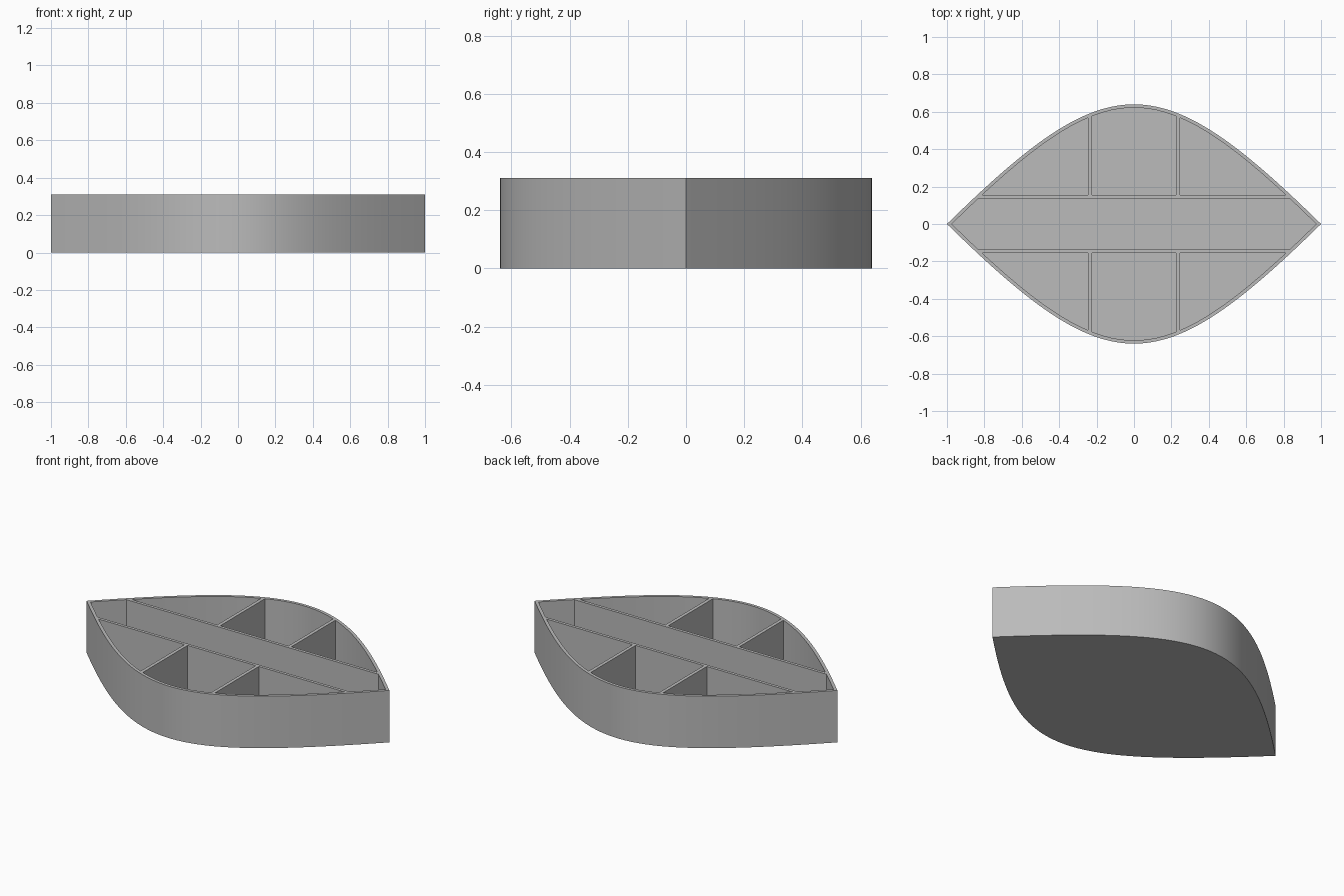
import bpy, bmesh
from mathutils import Vector

HEIGHT, WALL, FLOOR = 0.31, 0.018, 0.018
SEGMENTS = 40

default = bpy.data.objects.get("Cube")
if default:
    bpy.data.objects.remove(default)

grey = bpy.data.materials.new("plain grey")
grey.use_nodes = True
grey.diffuse_color = (0.5, 0.5, 0.5, 1)
grey.node_tree.nodes["Principled BSDF"].inputs["Base Color"].default_value = (0.5, 0.5, 0.5, 1)


def leaf_outline(inset):
    """Pointed leaf outline from one mirrored Bezier arc, moved inward by inset."""
    a, b, c, d = (Vector(p) for p in ((-1, 0), (-0.13, 0.853), (0.13, 0.853), (1, 0)))
    tip = 1 - inset * 1.42
    arc = []
    for i in range(1, SEGMENTS):
        t = i / SEGMENTS
        s = 1 - t
        point = a * s**3 + b * 3 * s * s * t + c * 3 * s * t * t + d * t**3
        along = ((b - a) * s * s + (c - b) * 2 * s * t + (d - c) * t * t).normalized()
        point += Vector((along.y, -along.x)) * inset
        if point.y > 0.01:
            arc.append((point.x, point.y))
    lower = [(x, -y) for x, y in reversed(arc)]
    return [(-tip, 0)] + arc + [(tip, 0)] + lower


def prism(bm, outline, low, high):
    """Extrude an outline upward into a closed solid."""
    face = bm.faces.new([bm.verts.new((x, y, low)) for x, y in outline])
    moved = bmesh.ops.extrude_face_region(bm, geom=[face])["geom"]
    bmesh.ops.translate(bm, vec=(0, 0, high - low),
                        verts=[v for v in moved if isinstance(v, bmesh.types.BMVert)])
    bmesh.ops.recalc_face_normals(bm, faces=bm.faces)


def clip(bm, axis, limit, sign):
    """Keep the part of the solid beyond a limit along the signed axis."""
    normal = Vector((0, 0, 0))
    normal[axis] = -sign
    cut = bmesh.ops.bisect_plane(bm, geom=bm.verts[:] + bm.edges[:] + bm.faces[:],
                                 plane_co=-normal * sign * limit, plane_no=normal,
                                 clear_outer=True)["geom_cut"]
    edges = [e for e in cut if isinstance(e, bmesh.types.BMEdge)]
    if edges:
        bmesh.ops.holes_fill(bm, edges=edges, sides=0)


def add_object(name, bm):
    bmesh.ops.recalc_face_normals(bm, faces=bm.faces)
    mesh = bpy.data.meshes.new(name)
    bm.to_mesh(mesh)
    bm.free()
    mesh.materials.append(grey)
    obj = bpy.data.objects.new(name, mesh)
    bpy.context.collection.objects.link(obj)
    return obj


# Solid leaf-shaped tray body
body = bmesh.new()
prism(body, leaf_outline(0), 0, HEIGHT)
tray = add_object("divided_tray", body)

# Pocket ranges: a long middle channel and three pockets on each side
OPEN = 2
columns = [(-OPEN, -0.245), (-0.225, 0.225), (0.245, OPEN)]
pockets = [((-OPEN, OPEN), (-0.136, 0.136))]
for rows in ((0.154, OPEN), (-OPEN, -0.154)):
    pockets += [(column, rows) for column in columns]

# Hollow each pocket, leaving rim, floor and dividers
for x_range, y_range in pockets:
    bm = bmesh.new()
    prism(bm, leaf_outline(WALL), FLOOR, HEIGHT + 0.1)
    for axis, limits in enumerate((x_range, y_range)):
        for limit, sign in zip(limits, (1, -1)):
            if abs(limit) < OPEN:
                clip(bm, axis, limit, sign)
    cutter = add_object("pocket_cutter", bm)
    cutter.hide_render = True
    cut = tray.modifiers.new("pocket", "BOOLEAN")
    cut.operation = "DIFFERENCE"
    cut.solver = "EXACT"
    cut.object = cutter
    bpy.context.view_layer.objects.active = tray
    bpy.ops.object.modifier_apply(modifier=cut.name)
    bpy.data.objects.remove(cutter)

# Smooth curved walls with crisp rims
bpy.ops.object.select_all(action="DESELECT")
tray.select_set(True)
bpy.context.view_layer.objects.active = tray
bpy.ops.object.shade_smooth_by_angle(angle=0.5)
